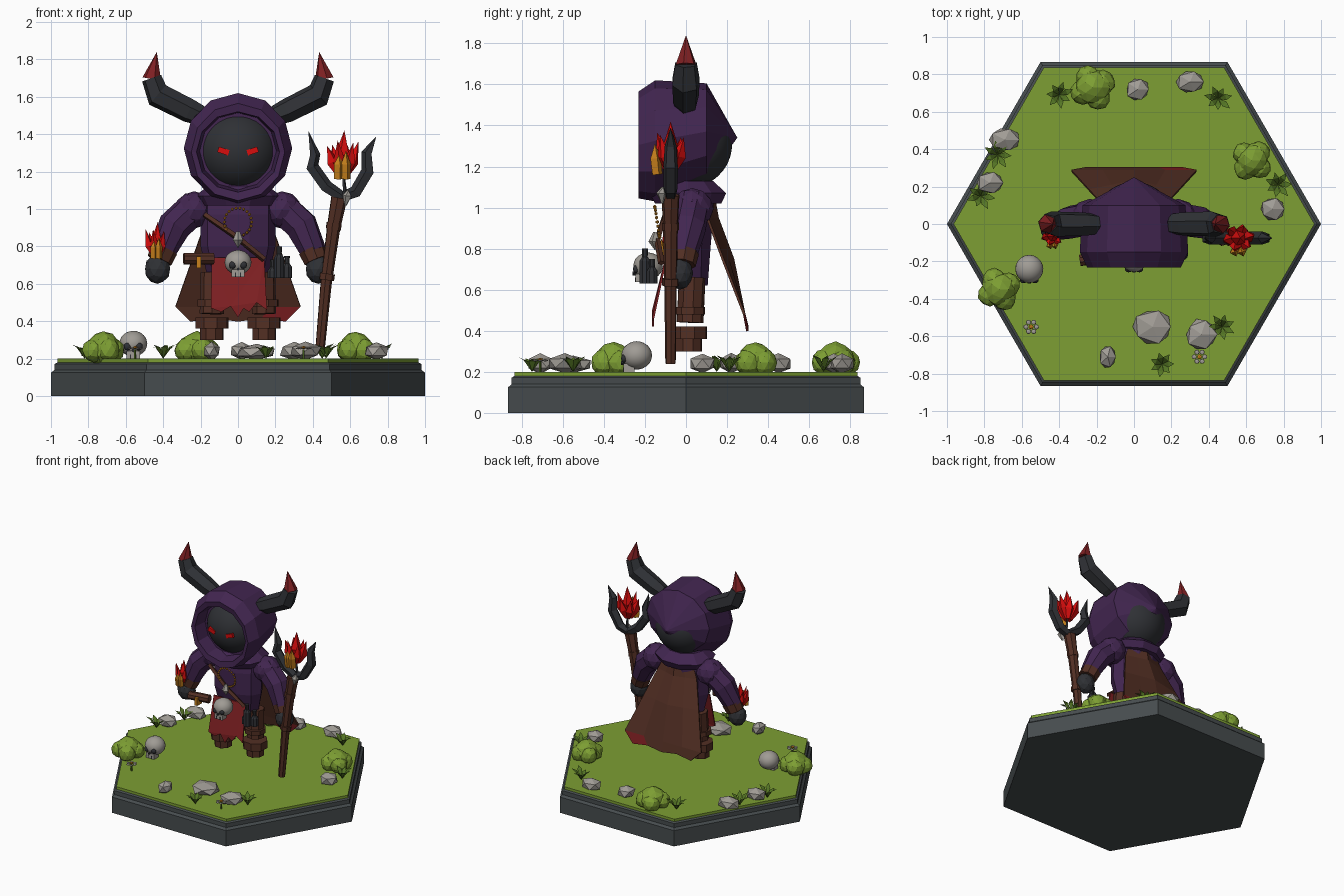
import bpy, bmesh, random
from math import sin, cos, pi, radians
from mathutils import Vector, Matrix

random.seed(4)
if "Cube" in bpy.data.objects:
    bpy.data.objects.remove(bpy.data.objects["Cube"])

COLOURS = dict(
    slate=(.062, .073, .077), charcoal=(.028, .030, .035), purple=(.054, .019, .08),
    brown=(.085, .028, .017), flame_red=(.68, .004, .004), dark_red=(.21, .014, .016),
    gold=(.58, .22, .012), grass_green=(.205, .345, .033), leaf_green=(.09, .18, .018),
    stone=(.35, .33, .30))
MATS = {}
for label, rgb in COLOURS.items():
    m = bpy.data.materials.new(label)
    m.use_nodes = True
    m.diffuse_color = (*rgb, 1)
    m.node_tree.nodes["Principled BSDF"].inputs["Base Color"].default_value = (*rgb, 1)
    MATS[label] = m


def finish(name, bm, *mats, smooth=False):
    bmesh.ops.remove_doubles(bm, verts=bm.verts, dist=1e-5)
    bmesh.ops.recalc_face_normals(bm, faces=bm.faces)
    me = bpy.data.meshes.new(name)
    bm.to_mesh(me)
    bm.free()
    for label in mats:
        me.materials.append(MATS[label])
    if smooth:
        me.polygons.foreach_set("use_smooth", [True] * len(me.polygons))
    ob = bpy.data.objects.new(name, me)
    bpy.context.collection.objects.link(ob)
    return ob


def ring(c, u, v, n, start=0.0):
    return [Vector(c) + Vector(u) * cos(start + 2 * pi * i / n)
            + Vector(v) * sin(start + 2 * pi * i / n) for i in range(n)]


def loft(bm, rings):
    rows = [[bm.verts.new(p) for p in r] for r in rings]
    n = len(rows[0])
    for a, b in zip(rows, rows[1:]):
        for i in range(n):
            bm.faces.new((a[i], a[(i + 1) % n], b[(i + 1) % n], b[i]))
    for r in (rows[0], rows[-1]):
        if (r[0].co - r[1].co).length > 1e-4:
            bm.faces.new(r)


def tube(bm, path, radii, n=6):
    pts = [Vector(p) for p in path]
    rings = []
    for i, p in enumerate(pts):
        t = pts[min(i + 1, len(pts) - 1)] - pts[max(i - 1, 0)]
        q = t.to_track_quat('Z', 'Y')
        rings.append(ring(p, q @ Vector((radii[i], 0, 0)), q @ Vector((0, radii[i], 0)), n, .3))
    loft(bm, rings)


def limb(name, mat, path, radii, n=6):
    bm = bmesh.new()
    tube(bm, path, radii, n)
    return finish(name, bm, mat)


def blob(bm, loc, size, sub=1, jitter=0.0):
    vs = bmesh.ops.create_icosphere(bm, subdivisions=sub, radius=1)["verts"]
    for v in vs:
        k = 1 + random.uniform(-jitter, jitter)
        v.co = Vector(loc) + Vector([a * b * k for a, b in zip(v.co, size)])


def ball(name, mat, loc, size, sub=2, jitter=0.0, smooth=False):
    bm = bmesh.new()
    blob(bm, loc, size, sub, jitter)
    return finish(name, bm, mat, smooth=smooth)


def box(name, mat, loc, size, tilt=0.0):
    bm = bmesh.new()
    bmesh.ops.create_cube(bm, size=1, matrix=Matrix.Translation(loc)
                          @ Matrix.Rotation(tilt, 4, 'Y') @ Matrix.Diagonal((*size, 1)))
    return finish(name, bm, mat)


# Hexagonal plinth
def hexes(name, mat, steps):
    bm = bmesh.new()
    loft(bm, [ring((0, 0, z), (r, 0, 0), (0, r, 0), 6) for r, z in steps])
    finish(name, bm, mat)


hexes("plinth", "slate", [(1, 0), (1, .125), (.98, .14), (.98, .172), (.965, .18)])
hexes("lawn", "grass_green", [(.965, .178), (.965, .2)])

# Hood, shadowed face and eyes
bm = bmesh.new()
HOOD = [(-.12, 1.31, .205, .205), (-.225, 1.305, .222, .215), (-.232, 1.305, .25, .26),
        (-.15, 1.325, .29, .295), (.1, 1.37, .275, .235), (.25, 1.34, 0, 0)]
loft(bm, [ring((0, y, z), (rx, 0, 0), (0, 0, rz), 12) for y, z, rx, rz in HOOD])
finish("hood", bm, "purple")
ball("shadow_face", "charcoal", (0, 0, 1.31), (.22, .225, .218), 4, smooth=True)
for s in (-1, 1):
    box("eye", "flame_red", (s * .078, -.212, 1.31), (.06, .02, .03), -s * radians(18))

# Robe and collar
bm = bmesh.new()
ROBE = [(.62, .16, .09, .02), (.8, .2, .12, .005), (.97, .2, .13, .01), (1.06, .2, .12, .02),
        (1.12, .12, .1, .02)]
loft(bm, [ring((0, c, z), (rx, 0, 0), (0, ry, 0), 10) for z, rx, ry, c in ROBE])
finish("robe", bm, "purple")
bm = bmesh.new()
loft(bm, [ring((0, .01, z), (r, 0, 0), (0, r * .85, 0), 10)
          for z, r in ((1.02, .2), (1.07, .23), (1.13, .15))])
finish("collar", bm, "purple")

# Horns, arms, hands and legs
for s in (-1, 1):
    limb("horn", "charcoal", [(s * .2, 0, 1.5), (s * .26, 0, 1.525), (s * .43, 0, 1.61),
                              (s * .462, 0, 1.70)], (.055, .065, .07, .055))
    limb("horn_tip", "dark_red", [(s * .461, 0, 1.695), (s * .434, 0, 1.84)], (.052, 0))
    ball("shoulder", "purple", (s * .235, .03, .995), (.105, .105, .1), 2)
    limb("sleeve", "purple", [(s * .22, .03, 1.02), (s * .34, .01, .91), (s * .405, -.015, .77)],
         (.09, .09, .07), 8)
    limb("wrist_cuff", "brown", [(s * .395, -.01, .785), (s * .42, -.02, .725)], (.074, .068), 8)
    ball("hand", "charcoal", (s * .43, -.03, .68), (.07, .065, .08), 2)
    limb("leg", "brown", [(s * .135, .03, .66), (s * .14, .02, .44)], (.065, .065), 8)
    for z0, z1, r in ((.48, .515, .08), (.36, .42, .092), (.30, .36, .066)):
        limb("boot_band", "brown", [(s * .14, .015, z0), (s * .14, .015, z1)], (r, r), 8)

# Cape with a red lower corner
bm = bmesh.new()
CAPE = [(1.06, .14, .12), (.95, .16, .17), (.75, .235, .24), (.48, .29, .335), (.4, .305, .255)]
rows = [[bm.verts.new((w * t, y - .05 * abs(t) * (z > .5), z + .02 * (z < .45) * (i % 2)))
         for i, t in enumerate((-1, -.5, 0, .5, 1))] for z, y, w in CAPE]
for a, b in zip(rows, rows[1:]):
    for i in range(4):
        f = bm.faces.new((a[i], a[i + 1], b[i + 1], b[i]))
        mid = f.calc_center_median()
        f.material_index = int(mid.x > .1 and mid.z < .48)
cape = finish("cape", bm, "brown", "dark_red")
cape.modifiers.new("thickness", 'SOLIDIFY').thickness = .012

# Ragged front cloth
bm = bmesh.new()
edge = [(-.14, .74), (.14, .74), (.155, .46), (.1, .5), (.06, .45), (.03, .47), (0, .42),
        (-.04, .48), (-.09, .45), (-.145, .47)]
face = bm.faces.new([bm.verts.new((x, -.165 + .06 * (z > .7), z)) for x, z in edge])
side = bmesh.ops.extrude_face_region(bm, geom=[face])["geom"]
bmesh.ops.translate(bm, vec=(0, .01, 0), verts=[v for v in side if isinstance(v, bmesh.types.BMVert)])
bmesh.ops.triangulate(bm, faces=bm.faces)
finish("front_cloth", bm, "dark_red")


# Skulls, one on the belt and one on the lawn
def skull(x, y, z, r):
    ball("skull_cranium", "stone", (x, y, z), (r, r, r * .92), 3, smooth=True)
    box("skull_jaw", "stone", (x, y - r * .5, z - r * .8), (r * .95, r * .7, r * .55))
    for s in (-1, 1):
        ball("skull_socket", "charcoal", (x + s * r * .4, y - r * .82, z - r * .2),
             (r * .28, r * .2, r * .28), 2, smooth=True)
        box("skull_tooth_gap", "charcoal", (x + s * r * .2, y - r * .86, z - r * .92),
            (r * .07, .004, r * .3))
    box("skull_nose", "charcoal", (x, y - r * .9, z - r * .5), (r * .16, .02, r * .2), pi / 4)


skull(0, -.185, .715, .072)
skull(-.56, -.24, .28, .075)

# Necklace, strap, scroll and bottles
bm = bmesh.new()
for p in ring((0, -.14, .93), (.073, 0, 0), (0, -.012, .075), 22):
    blob(bm, p, (.009, .009, .009))
finish("bead_necklace", bm, "gold")
limb("tooth_pendant", "stone", [(0, -.15, .79), (0, -.155, .835), (0, -.15, .88)], (0, .028, .01), 5)
limb("chest_strap", "brown", [(-.18, -.1, .97), (0, -.14, .845), (.14, -.12, .73)],
     (.016, .016, .016), 4)
limb("scroll", "brown", [(-.29, -.195, .735), (-.13, -.17, .735)], (.032, .032), 8)
box("scroll_buckle", "gold", (-.21, -.2, .715), (.025, .06, .06))
for x, y, top in ((.185, -.17, .73), (.22, -.2, .80), (.262, -.165, .75)):
    limb("bottle", "charcoal", [(x, y, .63), (x, y, top - .06), (x, y, top - .04), (x, y, top)],
         (.028, .028, .014, .016), 8)

# Staff, forked head
Y = -.075
limb("staff", "brown", [(.437, Y, .24), (.47, Y, .6), (.51, Y, .9), (.54, Y, 1.06)],
     (.026, .031, .037, .045), 7)
for z, x in ((.62, .472), (.89, .508)):
    limb("staff_band", "brown", [(x, Y, z), (x + .005, Y, z + .035)], (.042, .042), 7)
limb("fork_left", "charcoal", [(.56, Y, 1.06), (.47, Y, 1.12), (.395, Y, 1.225), (.41, Y, 1.29),
                               (.376, Y, 1.42)], (.03, .036, .037, .03, 0), 5)
limb("fork_right", "charcoal", [(.55, Y, 1.06), (.63, Y, 1.09), (.695, Y, 1.2), (.69, Y, 1.3),
                                (.74, Y, 1.39)], (.03, .036, .037, .03, 0), 5)
limb("fork_spike", "stone", [(.575, Y - .04, 1.02), (.585, Y - .045, 1.07), (.585, Y - .04, 1.1)],
     (.006, .026, .006), 5)
limb("flame_wick", "charcoal", [(.575, Y, 1.06), (.56, Y, 1.22)], (.012, .006), 4)


# Flames: ring of curved tongues with a gold heart in front
def flame(x, y, z, w, h):
    bm = bmesh.new()
    tube(bm, [(x, y, z), (x, y, z + h * .45), (x + w * .1, y, z + h)], (w * .3, w * .5, 0), 5)
    for p in ring((0, 0, 0), (w, 0, 0), (0, w * .8, 0), 6, .2):
        tall = random.uniform(.62, .8)
        tube(bm, [(x + p.x * .2, y + p.y * .2, z), (x + p.x * .65, y + p.y * .65, z + h * .3),
                  (x + p.x, y + p.y, z + h * tall)], (w * .2, w * .4, 0), 4)
    finish("flame", bm, "flame_red")
    bm = bmesh.new()
    for dx, top in ((-.25, .45), (.2, .55)):
        tube(bm, [(x + dx * w, y - w * .75, z - h * .08), (x + dx * w, y - w * .85, z + h * .25),
                  (x + dx * w, y - w * .9, z + h * top)], (w * .3, w * .32, 0), 4)
    finish("flame_heart", bm, "gold")


flame(.56, Y, 1.18, .085, .24)
flame(-.435, Y + .01, .75, .06, .18)

# Bushes
for x, y, r in ((-.22, .73, .12), (.63, .34, .11), (-.72, -.35, .115)):
    bm = bmesh.new()
    blob(bm, (x, y, .255), (r * .8, r * .8, .09), 2, .06)
    for p in ring((x, y, .245), (r * .5, 0, 0), (0, r * .5, 0), 4, random.random()):
        blob(bm, p, (r * .55, r * .55, .065), 2, .06)
    finish("bush", bm, "grass_green")

# Rocks
for x, y, rx, ry, h in ((.02, .72, .07, .065, .09), (.3, .76, .08, .065, .09),
                        (-.69, .45, .09, .065, .09), (-.77, .22, .075, .065, .09),
                        (.74, .08, .072, .065, .09), (.1, -.55, .115, .1, .08),
                        (.36, -.59, .09, .09, .09), (-.14, -.71, .05, .065, .09)):
    ball("rock", "stone", (x, y, .2 + h * .45), (rx, ry, h * .55), 1, .08)

# Grass tufts
for x, y in ((-.4, .69), (.45, .67), (-.73, .37), (-.82, .15), (.77, .21), (.47, -.55), (.15, -.75)):
    bm = bmesh.new()
    for d in ring((0, 0, 0), (1, 0, 0), (0, 1, 0), 7, random.random()):
        c, side = Vector((x, y, .2)), Vector((-d.y, d.x, 0)) * .017
        k = random.uniform(.8, 1.1)
        mid = c + d * .04 * k + Vector((0, 0, .06 * k))
        a, l, r, t = [bm.verts.new(p) for p in (c, mid + side, mid - side,
                                                c + d * .075 * k + Vector((0, 0, .075 * k)))]
        bm.faces.new((a, l, r))
        bm.faces.new((l, t, r))
    finish("grass_tuft", bm, "leaf_green")

# Flowers
for x, y in ((-.55, -.55), (.35, -.71)):
    limb("flower_stem", "leaf_green", [(x, y, .2), (x, y, .25)], (.006, .006), 4)
    bm = bmesh.new()
    for p in ring((x, y, .255), (.028, 0, 0), (0, .028, 0), 6):
        blob(bm, p, (.015, .015, .005))
    finish("flower_petals", bm, "stone")
    ball("flower_heart", "gold", (x, y, .26), (.014, .014, .008), 1)
